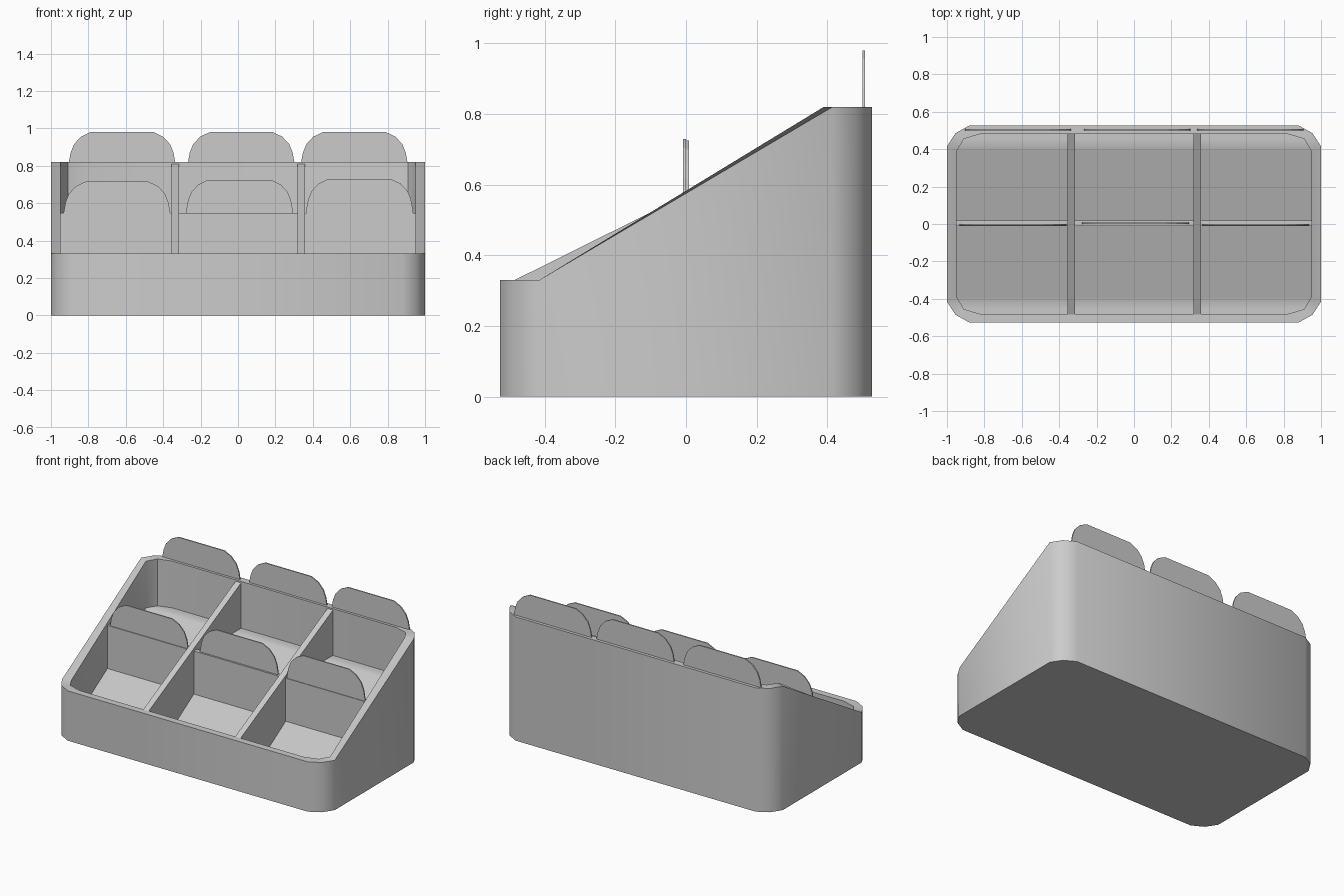
import bpy, bmesh

if "Cube" in bpy.data.objects:
    bpy.data.objects.remove(bpy.data.objects["Cube"])


def make_object(name, verts, faces, smooth=False):
    mesh = bpy.data.meshes.new(name)
    bm = bmesh.new()
    vs = [bm.verts.new(v) for v in verts]
    for f in faces:
        bm.faces.new([vs[i] for i in f])
    bmesh.ops.recalc_face_normals(bm, faces=bm.faces)
    bm.to_mesh(mesh)
    bm.free()
    obj = bpy.data.objects.new(name, mesh)
    bpy.context.collection.objects.link(obj)
    if smooth:
        bpy.ops.object.select_all(action='DESELECT')
        bpy.context.view_layer.objects.active = obj
        obj.select_set(True)
        bpy.ops.object.shade_smooth_by_angle(angle=0.7)
    return obj


def prism(name, loop_a, loop_b):
    """Closed solid between two matching outlines."""
    n = len(loop_a)
    faces = [list(range(n)), list(range(2 * n - 1, n - 1, -1))]
    faces += [[i, (i + 1) % n, n + (i + 1) % n, n + i] for i in range(n)]
    return make_object(name, loop_a + loop_b, faces)


def outline(corner, heights):
    """Chamfered rectangle from one front right corner, front low, back high."""
    front, back = heights
    half = [(x, y, front) for x, y in corner]
    half += [(x, -y, back) for x, y in reversed(corner)]
    return half + [(-x, y, z) for x, y, z in reversed(half)]


# Tray: outer wall, sloped rim, inner wall and a floor parallel to the rim
outer = [(0.88, -0.527), (0.955, -0.485), (1.0, -0.415)]
inner = [(0.82, -0.482), (0.91, -0.455), (0.948, -0.39)]
rings = [outline(outer, (0, 0)), outline(outer, (0.33, 0.82)),
         outline(inner, (0.33, 0.82)), outline(inner, (0.03, 0.51))]
n = len(rings[0])
faces = [list(range(n))]
for r in range(3):
    for i in range(n):
        j = (i + 1) % n
        faces.append([r * n + i, r * n + j, (r + 1) * n + j, (r + 1) * n + i])
for i in range(n // 2 - 1):
    faces.append([3 * n + i, 3 * n + i + 1, 4 * n - 2 - i, 4 * n - 1 - i])
make_object("tray", [v for ring in rings for v in ring], faces, smooth=True)

# Long dividers running front to back
profile = [(-0.49, 0.02), (-0.39, 0.02), (0.39, 0.5), (0.49, 0.5),
           (0.485, 0.812), (-0.485, 0.33)]
for side, cx in (("left", -0.335), ("right", 0.338)):
    prism("long_divider_" + side,
          [(cx - 0.02, y, z) for y, z in profile],
          [(cx + 0.02, y, z) for y, z in profile])

# Cross divider between the two rows
section = [(-0.012, 0.25), (0.02, 0.25), (0.02, 0.548), (-0.012, 0.548)]
prism("cross_divider", [(-0.955, y, z) for y, z in section],
      [(0.955, y, z) for y, z in section])


# Rounded label tabs standing on the cross divider and the back rim
def tab(name, cx, y, top):
    half = [(0.285, -0.19), (0.285, -0.165), (0.275, -0.11), (0.257, -0.065),
            (0.22, -0.025), (0.168, 0.0)]
    shape = half + [(-x, z) for x, z in reversed(half)]
    prism(name, [(cx + x, y - 0.004, top + z) for x, z in shape],
          [(cx + x, y + 0.004, top + z) for x, z in shape])


tabs = {"front": [(-0.647, -0.003, 0.715), (0.008, 0.004, 0.725), (0.65, -0.004, 0.729)],
        "back": [(-0.62, 0.503, 0.98), (0.017, 0.503, 0.98), (0.622, 0.503, 0.98)]}
for row, places in tabs.items():
    for side, place in zip(("left", "middle", "right"), places):
        tab(f"{row}_tab_{side}", *place)
